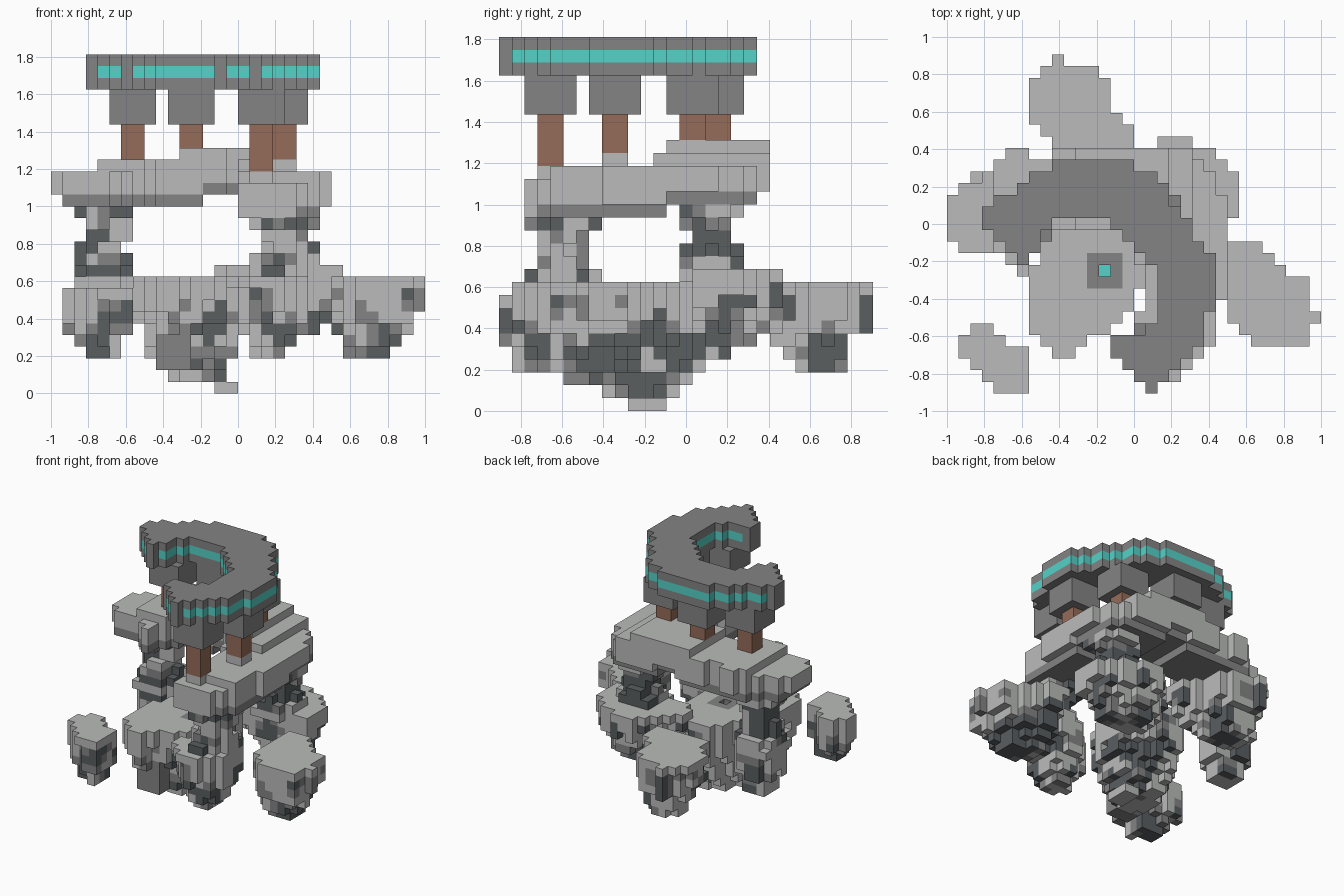
import bpy, bmesh, math
from mathutils import Vector, noise

old = bpy.data.objects.get("Cube")
if old:
    bpy.data.objects.remove(old, do_unlink=True)

CELL = 1 / 16
ORIGIN = Vector((-1, -14.5 * CELL, 0))


def material(name, rgb):
    mat = bpy.data.materials.new(name)
    mat.use_nodes = True
    colour = (*rgb, 1)
    mat.diffuse_color = colour
    mat.node_tree.nodes["Principled BSDF"].inputs["Base Color"].default_value = colour
    return mat


PALETTE = {
    "light": material("light stone", (.49, .5, .49)),
    "mid": material("grey stone", (.23, .23, .23)),
    "slate": material("dark slate", (.1, .112, .118)),
    "teal": material("teal glow", (.09, .65, .58)),
    "brown": material("brown post", (.3, .15, .1)),
}

# Six sides of a block: outward step and the four corners seen from outside
SIDES = []
for axis in range(3):
    for sign in (0, 1):
        step = [0, 0, 0]
        step[axis] = 2 * sign - 1
        ring = []
        for a, b in ((0, 0), (1, 0), (1, 1), (0, 1)):
            corner = [0, 0, 0]
            corner[axis], corner[(axis + 1) % 3], corner[(axis + 2) % 3] = sign, a, b
            ring.append(corner)
        SIDES.append((step, ring if sign else ring[::-1]))


def build(name, cells):
    """Turn a dictionary of block position -> colour into one outer shell."""
    bm = bmesh.new()
    corners = {}
    used = sorted(set(cells.values()))

    def vert(key):
        if key not in corners:
            corners[key] = bm.verts.new(ORIGIN + Vector(key) * CELL)
        return corners[key]

    for pos, colour in cells.items():
        for step, ring in SIDES:
            if tuple(p + s for p, s in zip(pos, step)) in cells:
                continue
            face = bm.faces.new([vert(tuple(p + c for p, c in zip(pos, cn))) for cn in ring])
            face.material_index = used.index(colour)
    mesh = bpy.data.meshes.new(name)
    bm.to_mesh(mesh)
    bm.free()
    for colour in used:
        mesh.materials.append(PALETTE[colour])
    obj = bpy.data.objects.new(name, mesh)
    bpy.context.collection.objects.link(obj)


def inside(x, y, outline):
    hit = False
    for (ax, ay), (bx, by) in zip(outline, outline[1:] + outline[:1]):
        if (ay > y) != (by > y) and x < ax + (y - ay) * (bx - ax) / (by - ay):
            hit = not hit
    return hit


def plan():
    return ((i, j) for i in range(32) for j in range(29))


def wobble(i, j, k, size):
    return noise.noise(Vector((i + .37, j + .61, k + .23)) / size)


def rock(i, j, k, darkness):
    """Patchy stone colour, darker where darkness is higher."""
    n = wobble(i, j, k + 40, 3) + darkness
    return "slate" if n > .28 else "mid" if n > .17 else "light"


def box(cells, lo, hi, colour):
    for i in range(lo[0], hi[0]):
        for j in range(lo[1], hi[1]):
            for k in range(lo[2], hi[2]):
                cells[i, j, k] = colour


# Floating islands: flat top, body narrowing down to a ragged tip
def island(outline, top, bottom, tip):
    cells = {}
    for k in range(bottom, top):
        depth = (top - 1 - k) / (top - bottom)
        for i, j in plan():
            s = 1 - .7 * depth ** 2
            if depth > .15:
                s = min(1, s * (1 + .2 * wobble(i, j, k, 2)))
            x = tip[0] + (i + .5 - tip[0]) / s
            y = tip[1] + (j + .5 - tip[1]) / s
            if inside(x, y, outline):
                cells[i, j, k] = "light" if k == top - 1 else rock(i, j, k, .22 * depth - .01)
    return cells


centre = island(
    [(10, 15), (8, 12), (7, 9), (7, 5), (9, 4), (9, 3), (11, 3), (11, 4), (13, 5),
     (15, 6), (16, 8), (17, 9), (17, 13), (16, 15), (14, 17), (11, 17)], 10, 1, (12.5, 11.5))
box(centre, (14, 10, 0), (16, 13, 1), "light")
box(centre, (9, 5, 2), (12, 7, 6), "mid")

# Sunken glowing socket in the middle island
box(centre, (12, 9, 8), (15, 12, 10), "mid")
del centre[13, 10, 9]
centre[13, 10, 8] = "teal"
build("centre_island", centre)

build("front_corner_island", island(
    [(1, 5), (2, 5), (2, 6), (4, 6), (4, 5), (5, 5), (5, 4), (7, 4), (7, 0), (5, 0), (4, 1),
     (2, 2), (1, 4)], 9, 3, (4.5, 3)))
build("back_island", island(
    [(7, 24), (7, 26), (9, 28), (9, 29), (10, 29), (10, 28), (13, 28), (14, 26), (14, 24),
     (15, 24), (16, 22), (16, 20), (9, 20), (9, 22)], 10, 3, (11.5, 25.5)))
build("side_island", island(
    [(24, 12), (25, 13), (27, 13), (27, 12), (28, 12), (30, 10), (31, 10), (31, 7), (32, 7),
     (32, 6), (31, 6), (31, 4), (27, 4), (25, 5), (24, 7)], 10, 3, (26.5, 7.5)))
build("front_island", island(
    [(15, 4), (17, 2), (18, 1), (20, 1), (22, 3), (22, 7), (20, 8), (18, 8), (17, 6), (15, 5)],
    10, 3, (19, 4.8)))
build("back_corner_island", island(
    [(14, 17), (16, 15), (20, 14), (25, 15), (25, 19), (24, 19), (24, 20), (23, 20), (23, 21),
     (21, 21), (21, 22), (18, 22), (17, 20)], 11, 5, (20, 18)))
build("outer_island", island(
    [(2, 15), (3, 14), (6, 14), (7, 15), (7, 18), (6, 19), (3, 19), (2, 18)], 10, 4, (4.6, 16.4)))


# Rough rock columns, waisted in the middle
def column(name, x, y, low, high):
    cells = {}
    for k in range(low, high):
        t = 2 * (k - low) / (high - 1 - low) - 1
        for i, j in plan():
            r = 1.9 + .7 * t * t + .5 * wobble(i, j, k, 2)
            if math.hypot(i + .5 - x, j + .5 - y) < r:
                cells[i, j, k] = rock(i, j, k, .17)
    build(name, cells)


column("front_column", 19.5, 5, 10, 15)
column("outer_column", 4.6, 16.4, 10, 16)
column("back_column", 20.5, 16.5, 11, 16)

# Curved terrace with stepped top and a darker underside
terrace_outline = [(0, 13), (0, 16), (2, 18), (5, 20), (5, 21), (7, 21), (8, 20), (10, 21), (18, 21),
                   (21, 20.5), (23, 18.5), (24, 16), (24, 10), (23, 5), (22, 3), (20, 2), (17, 2),
                   (16, 3), (17, 10), (16, 13), (14, 14), (10, 14), (7, 12), (7, 10), (6, 10),
                   (5, 12), (1, 12), (1, 13)]
terrace = {}
for i, j in plan():
    if not inside(i + .5, j + .5, terrace_outline):
        continue
    top = 18 if j < 4 else 19
    if j >= 12 and 4 <= i < 21:
        top = 21 if 11 <= i < 19 and j >= 13 else 20
    front_arm = i >= 16 and j < 13
    base = 15 if front_arm else 17 if 13 <= i < 16 else 16
    for k in range(base, top):
        if k > base:
            terrace[i, j, k] = "light"
        elif 1 <= i < 23 and j < 20:
            terrace[i, j, k] = "light" if j < 3 else "mid"
build("stone_terrace", terrace)

# Posts with a stone foot and a square bracket under the crown
posts = [("outer", 6, 14, 20), ("back", 11, 16, 21), ("back_corner", 17, 14, 21),
         ("side", 19, 8, 20), ("front", 17, 3, 19)]
for label, i, j, foot in posts:
    for part, grow, low, high, colour in (("foot", 0, foot - 2, foot, "light"),
                                          ("post", 0, foot, 23, "brown"),
                                          ("bracket", 1, 23, 26, "mid")):
        cells = {}
        box(cells, (i - grow, j - grow, low), (i + 2 + grow, j + 2 + grow, high), colour)
        build(label + "_" + part, cells)

# Crescent crown with a glowing band, plain at the tips
crown_outline = [(3, 15), (3, 14), (4, 14), (6, 11), (7, 11), (8, 13), (10, 15), (14, 15), (17, 12),
                 (18, 10), (18, 6), (17, 5), (15, 5), (14, 4), (14, 3), (17, 1), (17, 0), (18, 0),
                 (20, 2), (22, 5), (23, 8), (23, 11), (20.5, 15), (19, 17), (19, 18), (17, 19),
                 (15, 20), (11, 20), (8, 19), (5, 17)]
crown = {}
for i, j in plan():
    if inside(i + .5, j + .5, crown_outline):
        tip = i < 4 or j < 1 or (i < 15 and j < 7) or (i < 7 and j < 12)
        for k in range(26, 29):
            crown[i, j, k] = "teal" if k == 27 and not tip else "mid"
build("crescent_crown", crown)
